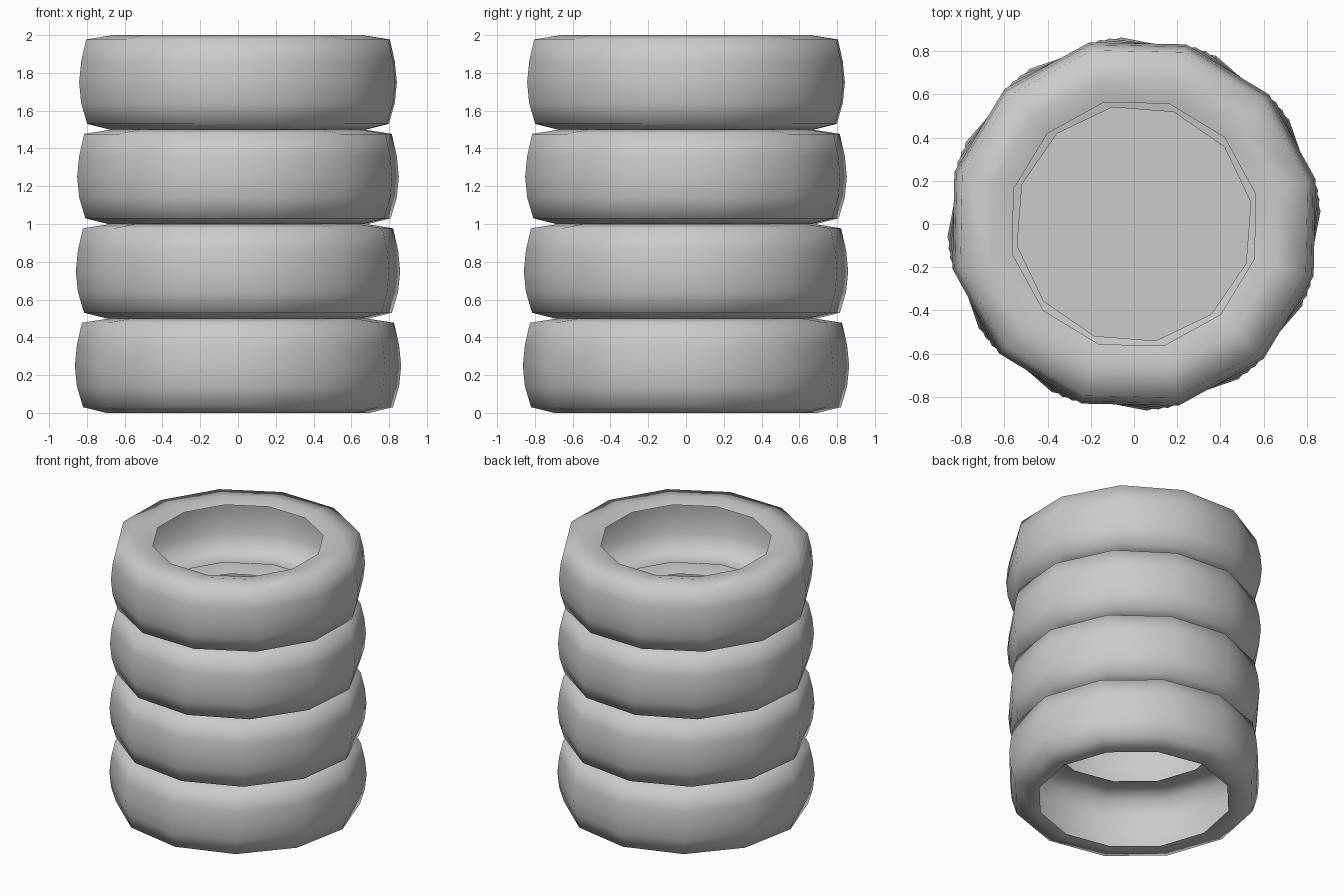
import bpy, bmesh, math

if "Cube" in bpy.data.objects:
    bpy.data.objects.remove(bpy.data.objects["Cube"])

SIDES = 12
# Tyre shell cross-section (radius, height): open bottom bead to top bead
PROFILE = [(0.655, 0.012), (0.70, 0.0), (0.822, 0.03), (0.855, 0.14), (0.866, 0.25),
           (0.855, 0.36), (0.828, 0.477), (0.68, 0.5), (0.58, 0.475)]


def finish(bm, name, smooth):
    mesh = bpy.data.meshes.new(name)
    for f in bm.faces:
        f.smooth = smooth
    bm.to_mesh(mesh)
    bm.free()
    obj = bpy.data.objects.new(name, mesh)
    bpy.context.collection.objects.link(obj)
    return obj


def tyre(name, z, turn, hole):
    bm = bmesh.new()
    rings = []
    for r, h in PROFILE[:-1] + [(hole, PROFILE[-1][1])]:
        ring = []
        for i in range(SIDES):
            a = math.radians(turn) + i * math.tau / SIDES
            ring.append(bm.verts.new((r * math.cos(a), r * math.sin(a), z + h)))
        rings.append(ring)
    for lo, hi in zip(rings, rings[1:]):
        for i in range(SIDES):
            j = (i + 1) % SIDES
            bm.faces.new((lo[i], lo[j], hi[j], hi[i]))
    return finish(bm, name, True)


# Four stacked tyres, each turned slightly
for n, (turn, hole) in enumerate([(4, 0.58), (7.5, 0.58), (10.5, 0.55), (13.8, 0.58)]):
    tyre(f"tyre_{n + 1}", n * 0.5, turn, hole)

# Flat disc closing the middle of the stack
bm = bmesh.new()
bmesh.ops.create_circle(bm, cap_ends=True, segments=SIDES, radius=0.64)
bmesh.ops.translate(bm, verts=bm.verts, vec=(0, 0, 1.0))
finish(bm, "inner_disc", False)
